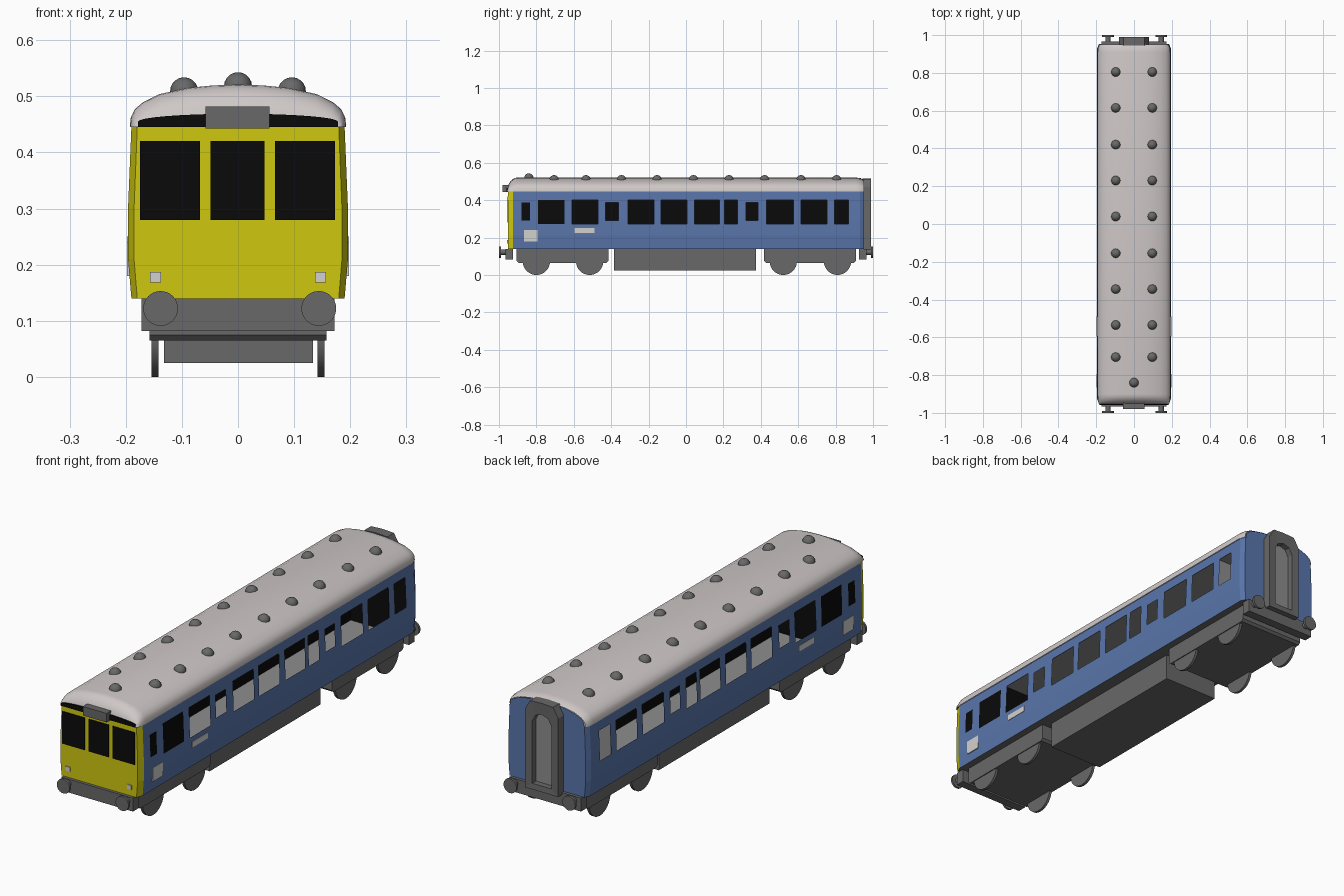
import bpy, bmesh, math
from mathutils import Vector

if "Cube" in bpy.data.objects:
    bpy.data.objects.remove(bpy.data.objects["Cube"])


def mat(name, r, g, b):
    m = bpy.data.materials.new(name)
    m.diffuse_color = (r, g, b, 1)
    m.use_nodes = True
    m.node_tree.nodes["Principled BSDF"].inputs["Base Color"].default_value = m.diffuse_color
    return m


BLUE = mat("blue paint", 0.10, 0.18, 0.41)
YELLOW = mat("yellow paint", 0.62, 0.58, 0.005)
ROOF = mat("pale roof", 0.62, 0.58, 0.57)
GREY = mat("dark grey metal", 0.14, 0.14, 0.14)
LIGHT = mat("interior grey", 0.27, 0.27, 0.27)
BLACK = mat("black glass", 0.003, 0.003, 0.003)
WHITE = mat("off white", 0.65, 0.64, 0.62)


def finish(name, bm, mats, smooth=False, outward=False):
    bmesh.ops.remove_doubles(bm, verts=bm.verts, dist=1e-5)
    bmesh.ops.recalc_face_normals(bm, faces=bm.faces)
    if outward:  # open shells: turn every face away from the car's core line
        for f in bm.faces:
            c = f.calc_center_median()
            core = Vector((0, max(-0.85, min(0.85, c.y)), 0.3))
            if f.normal.dot(c - core) < 0:
                f.normal_flip()
    me = bpy.data.meshes.new(name)
    bm.to_mesh(me)
    bm.free()
    for m in mats:
        me.materials.append(m)
    if smooth:
        for p in me.polygons:
            p.use_smooth = True
        me.set_sharp_from_angle(angle=math.radians(35))
    ob = bpy.data.objects.new(name, me)
    bpy.context.collection.objects.link(ob)
    return ob


def face(bm, pts, mi=0):
    f = bm.faces.new([bm.verts.new(p) for p in pts])
    f.material_index = mi
    return f


def box(name, x0, x1, y0, y1, z0, z1, m):
    bm = bmesh.new()
    bmesh.ops.create_cube(bm, size=1)
    for v in bm.verts:
        v.co = ((x0 + x1) / 2 + v.co.x * (x1 - x0), (y0 + y1) / 2 + v.co.y * (y1 - y0),
                (z0 + z1) / 2 + v.co.z * (z1 - z0))
    return finish(name, bm, [m])


def cyl(name, p0, p1, r, m, n=32):
    p0, p1 = Vector(p0), Vector(p1)
    bm = bmesh.new()
    bmesh.ops.create_cone(bm, cap_ends=True, segments=n, radius1=r, radius2=r, depth=(p1 - p0).length)
    q = (p1 - p0).to_track_quat('Z', 'Y')
    for v in bm.verts:
        v.co = q @ v.co + (p0 + p1) / 2
    return finish(name, bm, [m], smooth=True)


# Body cross-section: half width at each height
def half_width(z):
    pts = [(0.14, 0.19), (0.21, 0.196), (0.30, 0.196), (0.445, 0.19)]
    for (a, xa), (b, xb) in zip(pts, pts[1:]):
        if z <= b + 1e-6:
            return xa + (xb - xa) * (z - a) / (b - a)
    return 0.19


def roof_arc(w=1, h=1):
    half = [(0.193, 0), (0.191, 0.018), (0.184, 0.032), (0.17, 0.044), (0.14, 0.059), (0.09, 0.07), (0.045, 0.0745)]
    full = half + [(0, 0.076)] + [(-x, z) for x, z in reversed(half)]
    return [(x * w, 0.445 + z * h) for x, z in full]


TALL, SMALL = (0.272, 0.402), (0.29, 0.387)
WINDOWS = [(-0.88, -0.835, SMALL), (-0.79, -0.65, TALL), (-0.61, -0.47, TALL), (-0.43, -0.36, SMALL),
           (-0.31, -0.17, TALL), (-0.135, 0.005, TALL), (0.045, 0.18, TALL), (0.205, 0.275, TALL),
           (0.32, 0.385, SMALL), (0.43, 0.575, TALL), (0.615, 0.755, TALL), (0.795, 0.87, TALL)]

# Body shell with open side windows; the two cab windows are glazed black
YF, YR, NOSE, TAIL, TAPER = -0.925, 0.93, -0.952, 0.952, 0.945
ys = sorted({YF, YR} | {w[0] for w in WINDOWS} | {w[1] for w in WINDOWS})
zs = [0.14, 0.21, 0.272, 0.29, 0.30, 0.387, 0.402, 0.445]
bm = bmesh.new()
for s in (-1, 1):
    for z0, z1 in zip(zs, zs[1:]):
        a, b = s * half_width(z0), s * half_width(z1)
        zc = (z0 + z1) / 2
        for y0, y1 in zip(ys, ys[1:]):
            yc = (y0 + y1) / 2
            hit = any(w[0] < yc < w[1] and w[2][0] < zc < w[2][1] for w in WINDOWS)
            if not hit or yc < -0.64:
                face(bm, [(a, y0, z0), (a, y1, z0), (b, y1, z1), (b, y0, z1)], 2 if hit else 0)
        # chamfered corners at the nose and tail
        for ya, yb, mi in ((YF, NOSE, 1), (YR, TAIL, 0)):
            face(bm, [(a, ya, z0), (a * TAPER, yb, z0), (b * TAPER, yb, z1), (b, ya, z1)], mi)
side = [(half_width(z) * TAPER, z) for z in zs]
face(bm, [(x, NOSE, z) for x, z in side] + [(-x, NOSE, z) for x, z in reversed(side)], 1)
face(bm, [(x, TAIL, z) for x, z in side] + [(x, TAIL, z) for x, z in roof_arc(0.93, 0.8)[1:-1]]
     + [(-x, TAIL, z) for x, z in reversed(side)], 0)
w = half_width(0.14)
face(bm, [(w * TAPER, NOSE, 0.14), (w, YF, 0.14), (w, YR, 0.14), (w * TAPER, TAIL, 0.14),
          (-w * TAPER, TAIL, 0.14), (-w, YR, 0.14), (-w, YF, 0.14), (-w * TAPER, NOSE, 0.14)], 3)
finish("body_shell", bm, [BLUE, YELLOW, BLACK, GREY], outward=True)

# Roof: arched section swept along the car, domed down at the nose
stations = []
for i in range(8):
    t = math.pi / 2 * i / 7
    stations.append((-0.90 - 0.057 * math.cos(t), 0.94 + 0.06 * math.sin(t), math.sin(t)))
stations += [(0.91, 1, 1), (0.935, 0.985, 0.95), (0.951, 0.945, 0.82)]
bm = bmesh.new()
rings = [[bm.verts.new((x, y, z)) for x, z in roof_arc(wd, h)] for y, wd, h in stations]
for r0, r1 in zip(rings, rings[1:]):
    for i in range(len(r0) - 1):
        bm.faces.new([r0[i], r0[i + 1], r1[i + 1], r1[i]])
bmesh.ops.dissolve_degenerate(bm, edges=bm.edges, dist=1e-6)
finish("roof", bm, [ROOF], smooth=True, outward=True)

# Roof ventilators
vents = [(s * 0.096, y, 0.509) for s in (-1, 1)
         for y in (0.805, 0.615, 0.42, 0.23, 0.04, -0.155, -0.345, -0.535, -0.705)]
for x, y, z in vents + [(0, -0.84, 0.518)]:
    bm = bmesh.new()
    bmesh.ops.create_uvsphere(bm, u_segments=20, v_segments=10, radius=0.025)
    bmesh.ops.translate(bm, verts=bm.verts, vec=(x, y, z))
    finish("roof_vent", bm, [GREY], smooth=True)

# Front details: dark crescent under the roof, windscreen panes, lamps, indicator box
bm = bmesh.new()
top = [(0.178 * math.cos(math.pi * i / 16), 0.455 + 0.014 * math.sin(math.pi * i / 16)) for i in range(17)]
outline = [(-0.178, 0.445), (0.178, 0.445)] + top
f = face(bm, [(x, -0.959, z) for x, z in outline])
ext = bmesh.ops.extrude_face_region(bm, geom=[f])
bmesh.ops.translate(bm, verts=[v for v in ext["geom"] if isinstance(v, bmesh.types.BMVert)], vec=(0, 0.008, 0))
finish("front_crescent", bm, [BLACK])
for x0, x1 in ((-0.175, -0.068), (-0.049, 0.047), (0.066, 0.173)):
    box("front_window", x0, x1, -0.955, -0.951, 0.28, 0.42, BLACK)
for s in (-1, 1):
    box("front_lamp", s * 0.147 - 0.01, s * 0.147 + 0.01, -0.956, -0.951, 0.168, 0.187, WHITE)
box("indicator_box", -0.058, 0.056, -0.98, -0.93, 0.443, 0.482, GREY)

# White side panels
for s in (-1, 1):
    for y0, y1, z0, z1 in ((-0.865, -0.795, 0.18, 0.24), (-0.595, -0.49, 0.225, 0.25)):
        x = s * 0.195
        box("side_panel", x - 0.003, x + 0.003, y0, y1, z0, z1, WHITE)

# Interior: floor, ceiling, centre wall and end walls
box("interior_floor", -0.187, 0.187, -0.63, 0.92, 0.20, 0.205, LIGHT)
box("interior_ceiling", -0.186, 0.186, -0.63, 0.92, 0.412, 0.417, LIGHT)
box("centre_partition", -0.003, 0.003, -0.63, 0.92, 0.205, 0.412, BLACK)
box("cab_bulkhead", -0.187, 0.187, -0.635, -0.63, 0.2, 0.417, BLACK)
box("rear_bulkhead", -0.187, 0.187, 0.915, 0.92, 0.2, 0.417, BLACK)
box("vestibule_wall_front", -0.187, 0.187, 0.768, 0.772, 0.205, 0.412, BLACK)
box("vestibule_wall_back", -0.187, 0.187, 0.772, 0.776, 0.205, 0.412, LIGHT)

# Rear gangway: chamfered frame with a recessed arched door
outer = [(-0.08, 0.13), (-0.08, 0.30), (-0.08, 0.47), (-0.055, 0.512), (0, 0.515),
         (0.055, 0.512), (0.08, 0.47), (0.08, 0.30), (0.08, 0.13)]
inner = [(-0.046, 0.155), (-0.046, 0.30), (-0.046, 0.425), (-0.03, 0.455), (0, 0.465),
         (0.03, 0.455), (0.046, 0.425), (0.046, 0.30), (0.046, 0.155)]
bm = bmesh.new()
loops = [[bm.verts.new((x, y, z)) for x, z in pts]
         for pts, y in ((outer, 0.945), (outer, 0.99), (inner, 0.988), (inner, 0.962))]
for l0, l1 in zip(loops, loops[1:]):
    for i in range(9):
        j = (i + 1) % 9
        bm.faces.new([l0[i], l0[j], l1[j], l1[i]])
bm.faces.new(loops[0])
bm.faces.new(loops[-1]).material_index = 1
finish("rear_gangway", bm, [GREY, LIGHT])

# Underframe: equipment box, buffer beams, buffers
box("underfloor_box", -0.132, 0.134, -0.385, 0.375, 0.025, 0.14, GREY)
for e in (-1, 1):
    ya, yb = sorted((e * 0.925, e * 0.965))
    box("buffer_beam", -0.172, 0.172, ya, yb, 0.082, 0.14, GREY)
    for s in (-1, 1):
        x = s * 0.141 + 0.003
        cyl("buffer_shank", (x, e * 0.96, 0.122), (x, e * 0.993, 0.122), 0.014, GREY, 16)
        cyl("buffer_head", (x, e * 0.99, 0.122), (x, e * 1.0, 0.122), 0.031, GREY)

# Bogies with chamfered ends, and wheels
for c, axles in ((-0.66, (-0.80, -0.515)), (0.663, (0.52, 0.81))):
    bm = bmesh.new()
    prof = [(-0.245, 0.14), (-0.245, 0.075), (-0.235, 0.065), (0.235, 0.065), (0.245, 0.075), (0.245, 0.14)]
    f = face(bm, [(-0.158, c + y, z) for y, z in prof])
    ext = bmesh.ops.extrude_face_region(bm, geom=[f])
    bmesh.ops.translate(bm, verts=[v for v in ext["geom"] if isinstance(v, bmesh.types.BMVert)], vec=(0.316, 0, 0))
    finish("bogie_frame", bm, [GREY])
    for y in axles:
        for s in (-1, 1):
            cyl("wheel", (s * 0.142, y, 0.073), (s * 0.154, y, 0.073), 0.073, GREY)
